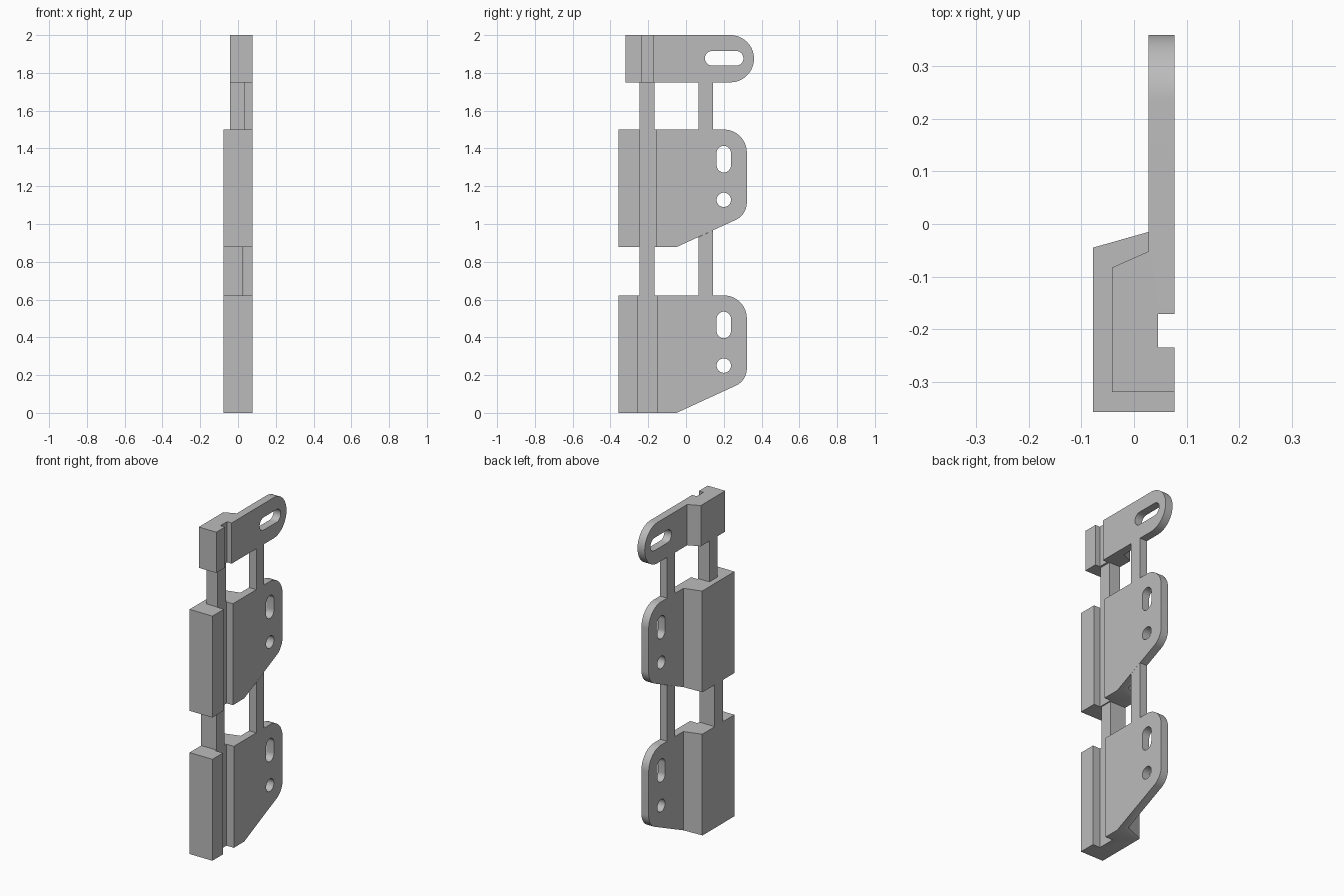
import bpy, bmesh, math
from mathutils import Vector

if "Cube" in bpy.data.objects:
    bpy.data.objects.remove(bpy.data.objects["Cube"])

GREY = (0.5, 0.5, 0.5, 1)
metal = bpy.data.materials.new("plain grey")
metal.use_nodes = True
metal.diffuse_color = GREY
metal.node_tree.nodes["Principled BSDF"].inputs["Base Color"].default_value = GREY

PLATE_BACK, PLATE_FACE = 0.028, 0.077   # plate thickness range along x
GROOVE_Y = -0.203


def prism(name, points, low, high, axis):
    """Extrude a 2D outline: (x, y) along z, or (y, z) along x."""
    bm = bmesh.new()
    place = (lambda p, h: Vector((p[0], p[1], h))) if axis == "z" else \
            (lambda p, h: Vector((h, p[0], p[1])))
    face = bm.faces.new([bm.verts.new(place(p, low)) for p in points])
    grown = bmesh.ops.extrude_face_region(bm, geom=[face])["geom"]
    shift = place((0, 0), high - low)
    bmesh.ops.translate(bm, vec=shift, verts=[v for v in grown if isinstance(v, bmesh.types.BMVert)])
    bmesh.ops.recalc_face_normals(bm, faces=bm.faces)
    mesh = bpy.data.meshes.new(name)
    bm.to_mesh(mesh)
    bm.free()
    mesh.materials.append(metal)
    obj = bpy.data.objects.new(name, mesh)
    bpy.context.collection.objects.link(obj)
    return obj


def arc(cy, cz, r, start, end, steps=16):
    return [(cy + r * math.cos(math.radians(start + (end - start) * i / steps)),
             cz + r * math.sin(math.radians(start + (end - start) * i / steps)))
            for i in range(steps + 1)]


def cut(obj, cutter, operation):
    """Apply one boolean and discard the cutter."""
    cutter.hide_render = True
    mod = obj.modifiers.new("cut", "BOOLEAN")
    mod.operation, mod.object, mod.solver = operation, cutter, "EXACT"
    graph = bpy.context.evaluated_depsgraph_get()
    mesh = bpy.data.meshes.new_from_object(obj.evaluated_get(graph))
    obj.modifiers.clear()
    obj.data = mesh
    bpy.data.objects.remove(cutter)


def section(left, front, back_y, heel_y, tail, half, floor):
    """Thick block, thin plate and the groove, seen from above."""
    return [(left, front), (PLATE_FACE, front),
            (PLATE_FACE, GROOVE_Y - half), (floor, GROOVE_Y - half),
            (floor, GROOVE_Y + half), (PLATE_FACE, GROOVE_Y + half),
            (PLATE_FACE, tail), (PLATE_BACK, tail),
            (PLATE_BACK, heel_y), (left, back_y)]


def bracket(name, base, half, floor):
    top = base + 0.622
    body = prism(name, section(-0.078, -0.358, -0.045, -0.015, 0.36, half, floor),
                 base, top, "z")
    outline = ([(-0.5, base - 0.1), (-0.05, base - 0.1), (-0.05, base)]
               + arc(0.222, base + 0.235, 0.1, -66, 0)
               + arc(0.2, top - 0.122, 0.122, 0, 90)
               + [(0.2, top + 0.1), (-0.5, top + 0.1)])
    cut(body, prism("outline", outline, -0.2, 0.2, "x"), "INTERSECT")
    slot = arc(0.2, base + 0.498, 0.038, 0, 180) + arc(0.2, base + 0.433, 0.038, 180, 360)
    cut(body, prism("slot", slot, -0.2, 0.2, "x"), "DIFFERENCE")
    hole = arc(0.2, base + 0.25, 0.038, 0, 360, 32)[:-1]
    cut(body, prism("hole", hole, -0.2, 0.2, "x"), "DIFFERENCE")
    return body


# Two matching brackets with grooves of different size
parts = [bracket("lower_bracket", 0.0, 0.053, 0.027),
         bracket("middle_bracket", 0.878, 0.044, 0.034)]

# Top arm with a rounded end and a lengthwise slot
arm = prism("top_arm", section(-0.042, -0.32, -0.083, -0.052, 0.4, 0.032, 0.046),
            1.75, 2.0, "z")
outline = [(-0.5, 1.65), (0.235, 1.65)] + arc(0.235, 1.875, 0.125, -90, 90, 32) \
    + [(0.235, 2.1), (-0.5, 2.1)]
cut(arm, prism("outline", outline, -0.2, 0.2, "x"), "INTERSECT")
slot = arc(0.265, 1.877, 0.039, -90, 90) + arc(0.139, 1.877, 0.039, 90, 270)
cut(arm, prism("slot", slot, -0.2, 0.2, "x"), "DIFFERENCE")
parts.append(arm)

# Struts joining the brackets: thick front pair, thin back pair
FRONT, BACK = (-0.245, -0.167), (0.067, 0.143)
for name, (y0, y1), z0, z1, z2, x0, x1 in (
        ("lower_front_strut", FRONT, 0.622, 0.878, 0.878, -0.078, 0.027),
        ("upper_front_strut", FRONT, 1.5, 1.75, 1.75, -0.042, 0.034),
        ("lower_back_strut", BACK, 0.622, 0.931, 0.966, PLATE_BACK, PLATE_FACE),
        ("upper_back_strut", BACK, 1.5, 1.75, 1.75, PLATE_BACK, PLATE_FACE)):
    parts.append(prism(name, [(y0, z0), (y1, z0), (y1, z2), (y0, z1)], x0, x1, "x"))

# Smooth the rounded edges, keep the corners sharp
bpy.ops.object.select_all(action="DESELECT")
for part in parts:
    part.select_set(True)
bpy.context.view_layer.objects.active = parts[0]
bpy.ops.object.shade_smooth_by_angle(angle=math.radians(30))
